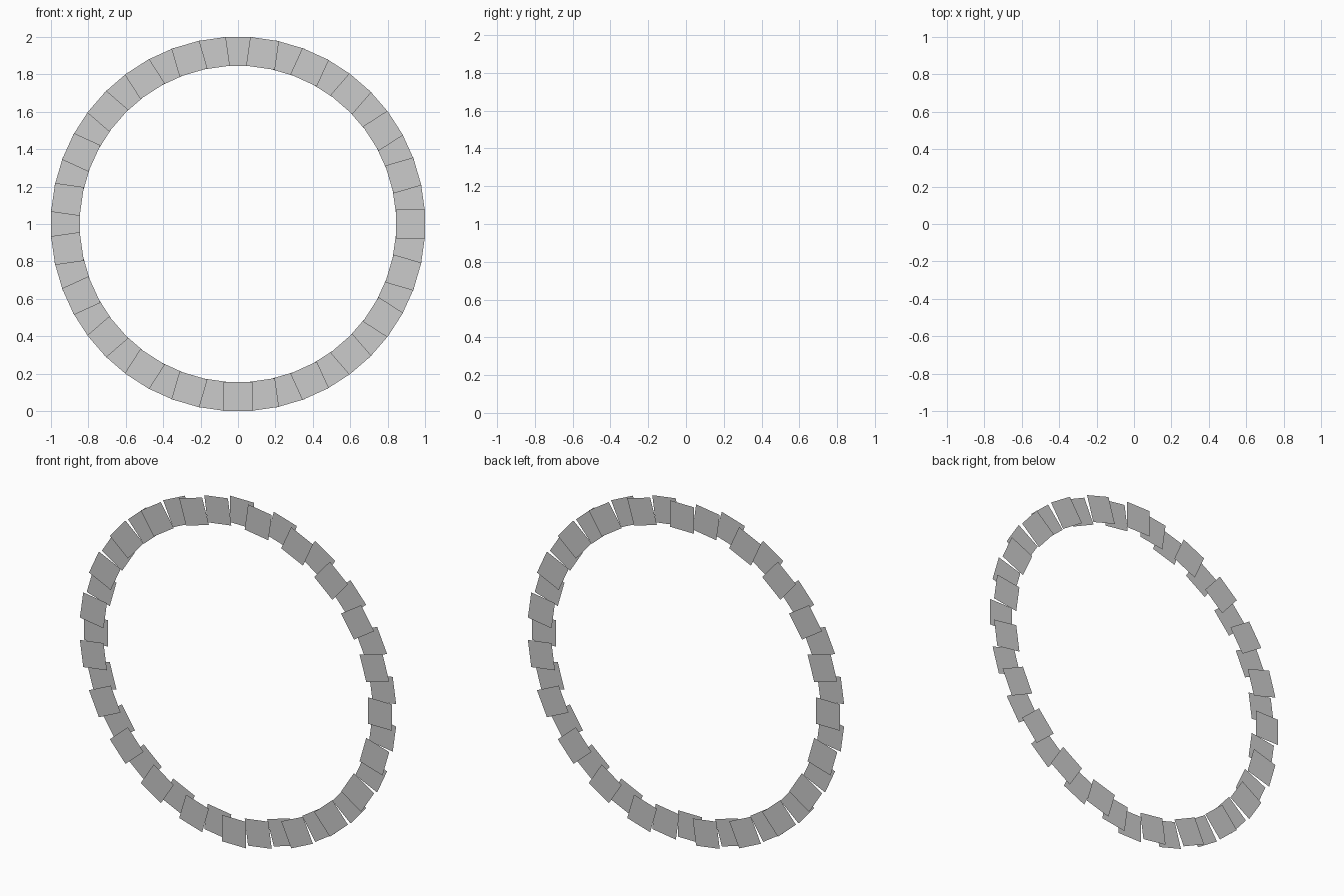
import bpy, math
from mathutils import Matrix, Vector

if "Cube" in bpy.data.objects:
    bpy.data.objects.remove(bpy.data.objects["Cube"])

COUNT = 44        # tiles around the ring
SIZE = 0.155      # square tile side
RADIUS = 0.999 - SIZE / 2
STEP = 0.036      # depth offset of the staggered tiles


def tile_ring(name, indices, y):
    """Flat square tiles facing -y, placed clockwise from the top of the ring."""
    h = SIZE / 2
    verts, faces = [], []
    for i in indices:
        turn = Matrix.Rotation(i * math.tau / COUNT, 3, 'Y')
        n = len(verts)
        for x, z in ((-h, -h), (h, -h), (h, h), (-h, h)):
            p = turn @ Vector((x, 0, RADIUS + z))
            verts.append((p.x, y, p.z + 1))
        faces.append((n, n + 1, n + 2, n + 3))
    mesh = bpy.data.meshes.new(name)
    mesh.from_pydata(verts, [], faces)
    obj = bpy.data.objects.new(name, mesh)
    bpy.context.collection.objects.link(obj)


# odd tiles lie in the middle plane
tile_ring("middle_tiles", range(1, COUNT, 2), 0)
# even tiles sit behind on the right half and in front on the left half
tile_ring("back_tiles", range(0, COUNT // 2, 2), STEP)
tile_ring("front_tiles", range(COUNT // 2, COUNT, 2), -STEP)
